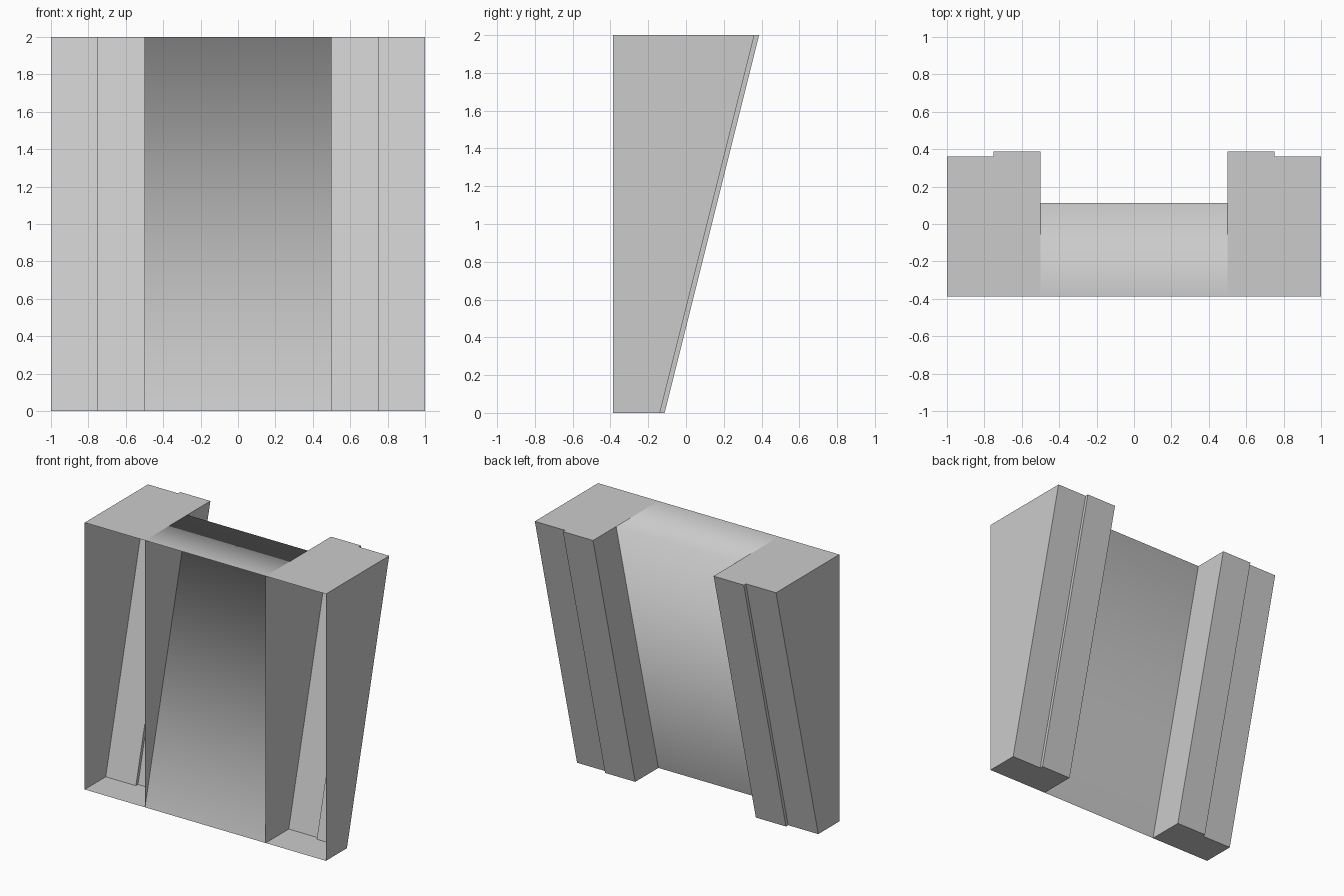
import bpy

if "Cube" in bpy.data.objects:
    bpy.data.objects.remove(bpy.data.objects["Cube"])

H = 2.0        # overall height
FRONT = -0.387 # open front plane
LEAN = 0.5     # how far the back moves rearward from bottom to top


def make_object(name, verts, faces):
    mesh = bpy.data.meshes.new(name)
    mesh.from_pydata(verts, [], faces)
    mesh.update()
    obj = bpy.data.objects.new(name, mesh)
    bpy.context.collection.objects.link(obj)
    return obj


# Hollow side pillars: open front, stepped sloping back, closed top and bottom
plan = [(0.5, FRONT), (0.5, -0.113), (0.75, -0.113),
        (0.75, -0.138), (1.0, -0.138), (1.0, FRONT)]
n = len(plan)
bottom = [(x, y, 0) for x, y in plan]
top = [(x, y if y == FRONT else y + LEAN, H) for x, y in plan]
faces = [(i, i + n, i + n + 1, i + 1) for i in range(n - 1)]
faces += [tuple(range(n)), tuple(reversed(range(n, 2 * n)))]
pillars = make_object("side_pillars", bottom + top, faces)
mirror = pillars.modifiers.new("mirror", 'MIRROR')
mirror.use_mirror_merge = False

# Recessed sloping panel and its top ledge, smooth shaded across the fold
profile = [(FRONT, H), (FRONT + LEAN, H), (FRONT, 0)]
verts = [(x, y, z) for y, z in profile for x in (-0.5, 0.5)]
panel = make_object("centre_panel", verts, [(0, 1, 3, 2), (2, 3, 5, 4)])
panel.data.shade_smooth()
